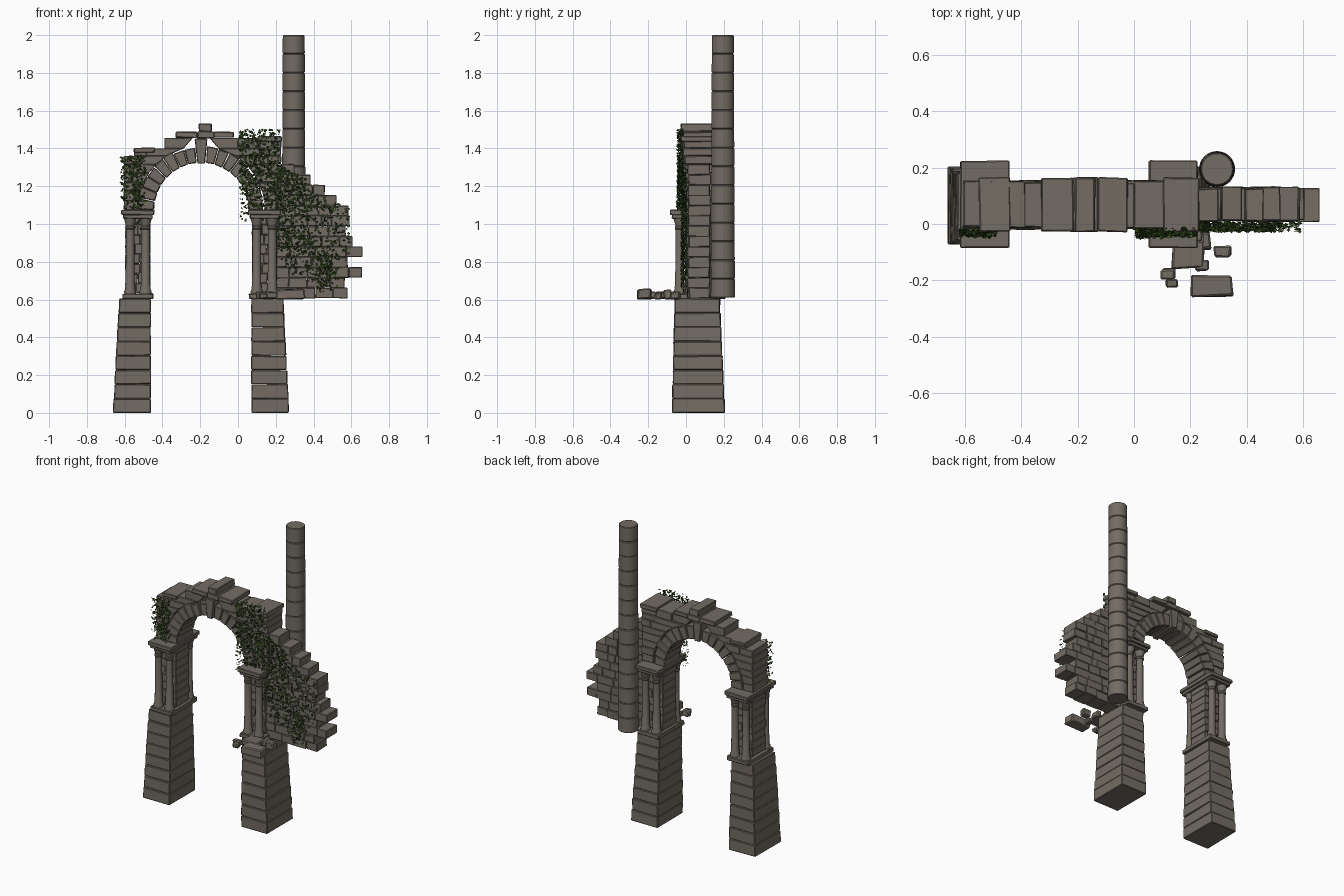
import bpy, bmesh, math, random
from mathutils import Vector, Matrix

random.seed(7)
if "Cube" in bpy.data.objects:
    bpy.data.objects.remove(bpy.data.objects["Cube"])


def material(name, rgb):
    m = bpy.data.materials.new(name)
    m.use_nodes = True
    m.diffuse_color = (*rgb, 1)
    m.node_tree.nodes["Principled BSDF"].inputs["Base Color"].default_value = (*rgb, 1)
    return m


STONE = material("weathered_stone", (0.17, 0.15, 0.125))
LEAF = material("leaf_green", (0.05, 0.1, 0.018))
DARK_LEAF = material("dark_leaf_green", (0.025, 0.055, 0.01))


def jit(a):
    return random.uniform(-a, a)


def prism(bm, pts, y0, y1, rough=0.002):
    """Extrude an x-z outline from y0 to y1 with slightly uneven corners."""
    front, back = [[bm.verts.new((x + jit(rough), y + jit(rough), z + jit(rough)))
                    for x, z in pts] for y in (y0, y1)]
    bm.faces.new(front)
    bm.faces.new(back[::-1])
    n = len(pts)
    for i in range(n):
        j = (i + 1) % n
        bm.faces.new((front[j], front[i], back[i], back[j]))


def block(bm, x0, x1, y0, y1, z0, z1, rough=0.002):
    prism(bm, [(x0, z0), (x1, z0), (x1, z1), (x0, z1)], y0, y1, rough)


def lathe(bm, x, y, profile, sides):
    """Spin an (r, z) profile around a vertical axis and close both ends."""
    rings = [[bm.verts.new((x + r * math.cos(math.tau * i / sides),
                            y + r * math.sin(math.tau * i / sides), z))
              for i in range(sides)] for r, z in profile]
    for a, b in zip(rings, rings[1:]):
        for i in range(sides):
            j = (i + 1) % sides
            bm.faces.new((a[i], a[j], b[j], b[i]))
    bm.faces.new(rings[0][::-1])
    bm.faces.new(rings[-1])


def finish(bm, name, mats=(STONE,), bevel=0.0, smooth=False):
    if bevel:
        bmesh.ops.recalc_face_normals(bm, faces=bm.faces)
    me = bpy.data.meshes.new(name)
    bm.to_mesh(me)
    bm.free()
    for m in mats:
        me.materials.append(m)
    ob = bpy.data.objects.new(name, me)
    bpy.context.collection.objects.link(ob)
    if bevel:
        mod = ob.modifiers.new("worn_edges", "BEVEL")
        mod.width = bevel
        mod.segments = 1
    if smooth:
        bpy.ops.object.select_all(action="DESELECT")
        ob.select_set(True)
        bpy.context.view_layer.objects.active = ob
        bpy.ops.object.shade_smooth_by_angle(angle=math.radians(35))
    return ob


def course(bm, xa, xb, y0, y1, z0, z1, size, rough=0.002, xa_top=None, xb_top=None):
    """One row of blocks; the ends may slant to meet the arch."""
    n = max(1, round((xb - xa) / size))
    cuts = [xa + (xb - xa) * (i + (jit(0.25) if 0 < i < n else 0)) / n for i in range(n + 1)]
    tops = cuts[:]
    if xa_top is not None:
        tops[0] = xa_top
    if xb_top is not None:
        tops[-1] = xb_top
    for i in range(n):
        prism(bm, [(cuts[i], z0), (cuts[i + 1], z0), (tops[i + 1], z1), (tops[i], z1)],
              y0 + jit(0.005), y1 + jit(0.005), rough)


CX, CZ = -0.195, 1.075          # arch centre
R_IN, R_OUT = 0.25, 0.335

for side, name in ((-1, "right"), (1, "left")):
    # Tapered pedestal: the inner face is upright, the outer one leans in
    bm = bmesh.new()
    n = 8
    for i in range(n):
        def ends(t):
            return CX + side * 0.266, CX + side * (0.466 - 0.032 * t)
        (a0, b0), (a1, b1) = ends(i / n), ends((i + 0.8) / n)
        t = i / n
        prism(bm, [(a0, 0.605 * t), (b0, 0.605 * t), (b1, 0.605 * (i + 1) / n),
                   (a1, 0.605 * (i + 1) / n)], -0.073 + 0.014 * t, 0.204 - 0.028 * t, 0.002)
    finish(bm, name + "_pedestal", bevel=0.004)

    # Pier core, base slab and capital slab
    px = CX + side * 0.335
    bm = bmesh.new()
    for i in range(8):
        z = 0.635 + i * 0.0515
        course(bm, px - 0.066, px + 0.066, -0.002, 0.142, z, z + 0.0515, 0.07)
    finish(bm, name + "_pier", bevel=0.003)
    bm = bmesh.new()
    block(bm, px - 0.082, px + 0.082, -0.068, 0.208, 0.603, 0.632)
    block(bm, px - 0.078, px + 0.078, -0.075, 0.215, 1.028, 1.05)
    block(bm, px - 0.087, px + 0.087, -0.085, 0.225, 1.048, 1.075)
    finish(bm, name + "_pier_slabs", bevel=0.004)

    # Twin columns on the front and back of the pier
    bm = bmesh.new()
    profile = [(0.031, 0.63), (0.032, 0.645), (0.026, 0.655), (0.027, 0.668), (0.024, 0.675),
               (0.022, 0.97), (0.026, 0.975), (0.026, 0.985), (0.022, 0.99), (0.033, 1.03)]
    for dx in (-0.041, 0.041):
        for y in (-0.034, 0.174):
            lathe(bm, px + dx, y, profile, 14)
    finish(bm, name + "_columns", smooth=True)

# Arch ring of wedge stones with a taller keystone
bm = bmesh.new()
count = 17
for i in range(count):
    key = i == count // 2
    a, b = (math.pi * (i + k) / count for k in (0.03, 0.97))
    r0, r1 = (R_IN - 0.005, 0.378) if key else (R_IN, R_OUT + jit(0.008))
    out = 0.012 if key else jit(0.004)
    pts = [(CX + r * math.cos(t), CZ + r * math.sin(t))
           for r, t in ((r0, a), (r1, a), (r1, b), (r0, b))]
    prism(bm, pts, -0.016 - out, 0.152 + out)
finish(bm, "arch_stones", bevel=0.004)

# Coursed masonry around the arch, stepped along the broken top
bm = bmesh.new()
heights = [1.075, 1.125, 1.175, 1.22, 1.27, 1.315, 1.36, 1.4, 1.455]
for z0, z1 in zip(heights, heights[1:]):
    left = -0.605 if z1 < 1.37 else -0.55 if z1 < 1.41 else -0.39
    h0, h1 = (math.sqrt(max(0, (R_OUT + 0.003) ** 2 - (z - CZ) ** 2)) for z in (z0, z1))
    course(bm, left, CX - h0, -0.012, 0.15, z0, z1, 0.1, xb_top=CX - max(h1, 0.046))
    course(bm, CX + h0, 0.228, -0.012, 0.15, z0, z1, 0.1, xa_top=CX + max(h1, 0.046))
finish(bm, "arch_masonry", bevel=0.003)

# Loose coping slabs on top
bm = bmesh.new()
for x0, x1, z0, z1 in ((-0.33, -0.215, 1.457, 1.488), (-0.215, -0.125, 1.452, 1.49),
                       (-0.125, -0.022, 1.457, 1.488), (-0.208, -0.138, 1.49, 1.53),
                       (-0.55, -0.44, 1.378, 1.403), (0.105, 0.232, 1.435, 1.466)):
    block(bm, x0, x1, -0.028, 0.165, z0, z1, 0.003)
finish(bm, "coping_slabs", bevel=0.004)

# Ruined side wall with a ragged outer end
bm = bmesh.new()
ragged = [0.58, 0.565, 0.655, 0.58, 0.66, 0.605, 0.57, 0.59, 0.585, 0.52, 0.46, 0.385, 0.3]
step = 0.0545
for i, end in enumerate(ragged):
    z = 0.607 + i * step
    course(bm, 0.2 if z < 1.0 else 0.225, end, 0.012, 0.128, z, z + step, 0.085)
finish(bm, "ruined_wall", bevel=0.003)

# Tall round column built of drums
bm = bmesh.new()
drums, z0, z1 = 14, 0.61, 2.0
h = (z1 - z0) / drums
profile = []
for i in range(drums):
    r = 0.064 - 0.006 * i / drums
    z = z0 + i * h
    profile += [(r - 0.004, z), (r, z + 0.004), (r - 0.0004, z + h - 0.004), (r - 0.004, z + h - 0.0005)]
lathe(bm, 0.295, 0.195, profile, 32)
finish(bm, "tall_column", smooth=True)

# Fallen stones in front of the pier
bm = bmesh.new()
for x0, x1, y0, y1, top in ((0.2, 0.35, -0.256, -0.185, 0.655), (0.135, 0.25, -0.157, -0.06, 0.64),
                            (0.22, 0.265, -0.168, -0.13, 0.635), (0.285, 0.343, -0.117, -0.08, 0.65),
                            (0.095, 0.145, -0.195, -0.158, 0.645), (0.11, 0.155, -0.226, -0.198, 0.635),
                            (0.24, 0.272, -0.09, -0.03, 0.64)):
    block(bm, x0, x1, y0, y1, 0.603, top, 0.005)
finish(bm, "fallen_stones", bevel=0.006)

# Hanging ivy: small leaves scattered over sloping patches
bm = bmesh.new()
# x from, x to, top at each end, bottom, front y, leaves, fall-off
patches = ((-0.62, -0.49, 1.36, 1.36, 1.06, -0.03, 260, 1.2), (-0.56, -0.51, 1.2, 1.2, 0.92, -0.035, 45, 1.2),
           (0.01, 0.22, 1.5, 1.5, 1.07, -0.03, 620, 1.15), (0.01, 0.2, 1.12, 1.1, 0.99, -0.035, 70, 1.5),
           (0.2, 0.36, 1.32, 1.24, 0.8, -0.01, 480, 1.2), (0.25, 0.4, 0.95, 0.95, 0.7, -0.01, 80, 1.2),
           (0.36, 0.53, 1.2, 1.1, 0.64, -0.01, 260, 1.0), (0.42, 0.5, 0.85, 0.85, 0.63, -0.01, 90, 1.0),
           (0.5, 0.59, 1.12, 1.08, 0.8, -0.01, 50, 1.2))
for xa, xb, ta, tb, low, y, leaves, fall in patches:
    for _ in range(leaves):
        u = random.random()
        top = ta + (tb - ta) * u
        z = top - (top - low) * random.random() ** fall * random.uniform(0.8, 1)
        turn = (Matrix.Rotation(jit(0.9), 3, "Z") @ Matrix.Rotation(jit(0.9), 3, "X")
                @ Matrix.Rotation(jit(math.pi), 3, "Y"))
        s = random.uniform(0.006, 0.0105)
        centre = Vector((xa + (xb - xa) * u, y + jit(0.016), z))
        shape = ((0, -1.1), (0.8, 0.1), (0, 1.1), (-0.8, 0.1))
        f = bm.faces.new([bm.verts.new(centre + turn @ Vector((a * s, 0, b * s))) for a, b in shape])
        f.material_index = random.random() < 0.45
finish(bm, "ivy_leaves", (LEAF, DARK_LEAF))
